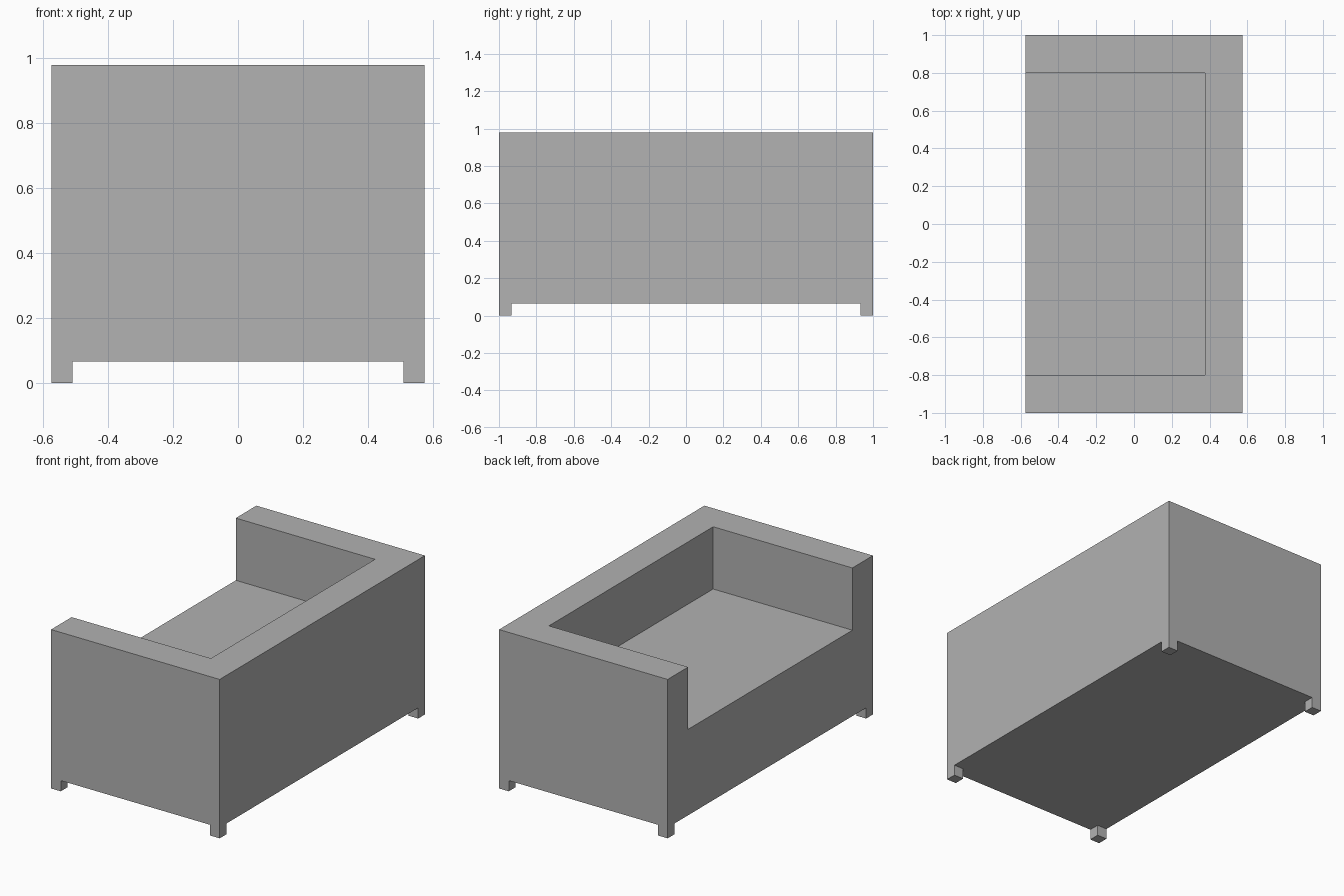
import bpy
import bmesh
from mathutils import Matrix, Vector

cube = bpy.data.objects.get("Cube")
if cube:
    bpy.data.objects.remove(cube, do_unlink=True)

# Overall sizes
HALF_X, HALF_Y = 0.575, 1.0
LEG, SEAT_Z, TOP_Z = 0.066, 0.596, 0.98
WALL = 0.2

grey = bpy.data.materials.new("plain grey")
grey.use_nodes = True
grey.diffuse_color = (0.445, 0.445, 0.445, 1)
grey.node_tree.nodes["Principled BSDF"].inputs["Base Color"].default_value = grey.diffuse_color


def box(bm, low, high):
    """Add an axis-aligned box between two corners."""
    low, high = Vector(low), Vector(high)
    matrix = Matrix.Translation((low + high) / 2) @ Matrix.Diagonal((*(high - low), 1))
    bmesh.ops.create_cube(bm, size=1, matrix=matrix)


def finish(bm, name):
    """Turn the mesh into a named, coloured object."""
    bmesh.ops.recalc_face_normals(bm, faces=bm.faces)
    mesh = bpy.data.meshes.new(name)
    bm.to_mesh(mesh)
    bm.free()
    mesh.materials.append(grey)
    obj = bpy.data.objects.new(name, mesh)
    bpy.context.collection.objects.link(obj)


# Sofa body: a base block with the arms and backrest raised in one piece
bm = bmesh.new()
box(bm, (-HALF_X, -HALF_Y, LEG), (HALF_X, HALF_Y, SEAT_Z))
inner_x, inner_y = HALF_X - WALL, HALF_Y - WALL
for point, normal in (((inner_x, 0, 0), (1, 0, 0)),
                      ((0, inner_y, 0), (0, 1, 0)),
                      ((0, -inner_y, 0), (0, 1, 0))):
    bmesh.ops.bisect_plane(bm, geom=bm.verts[:] + bm.edges[:] + bm.faces[:],
                           plane_co=point, plane_no=normal)
rim = []
for face in bm.faces:
    centre = face.calc_center_median()
    if face.normal.z > 0.9 and (centre.x > inner_x or abs(centre.y) > inner_y):
        rim.append(face)
raised = bmesh.ops.extrude_face_region(bm, geom=rim)["geom"]
bmesh.ops.translate(bm, vec=(0, 0, TOP_Z - SEAT_Z),
                    verts=[v for v in raised if isinstance(v, bmesh.types.BMVert)])
bmesh.ops.dissolve_limit(bm, angle_limit=0.01, verts=bm.verts, edges=bm.edges)
finish(bm, "sofa_body")

# Square corner legs
for side_x, x_name in ((-1, "right"), (1, "left")):
    for side_y, y_name in ((-1, "front"), (1, "rear")):
        x, y = side_x * (HALF_X - LEG / 2), side_y * (HALF_Y - LEG / 2)
        bm = bmesh.new()
        box(bm, (x - LEG / 2, y - LEG / 2, 0), (x + LEG / 2, y + LEG / 2, LEG))
        finish(bm, f"{y_name}_{x_name}_leg")
